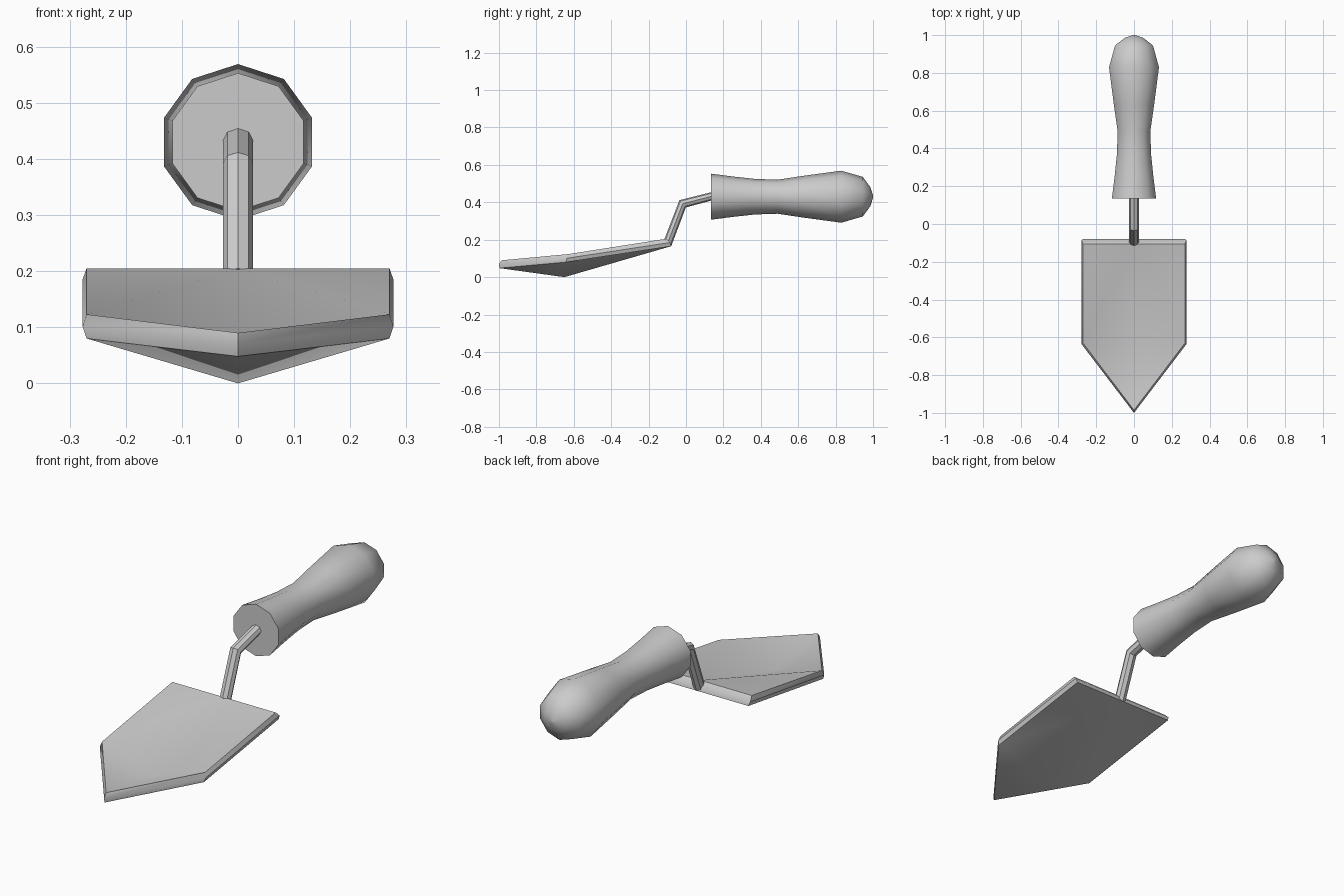
import bpy, bmesh, math
from mathutils import Vector

if "Cube" in bpy.data.objects:
    bpy.data.objects.remove(bpy.data.objects["Cube"])


def finish(name, bm, angle):
    bmesh.ops.recalc_face_normals(bm, faces=bm.faces)
    me = bpy.data.meshes.new(name)
    bm.to_mesh(me)
    bm.free()
    ob = bpy.data.objects.new(name, me)
    bpy.context.collection.objects.link(ob)
    bpy.ops.object.select_all(action='DESELECT')
    bpy.context.view_layer.objects.active = ob
    ob.select_set(True)
    bpy.ops.object.shade_smooth_by_angle(angle=math.radians(angle))
    return ob


def skin(name, rings, angle):
    """Bridge a list of closed rings and cap both ends."""
    bm = bmesh.new()
    vs = [[bm.verts.new(p) for p in r] for r in rings]
    n = len(vs[0])
    for a, b in zip(vs, vs[1:]):
        for i in range(n):
            j = (i + 1) % n
            bm.faces.new((a[i], a[j], b[j], b[i]))
    bm.faces.new(vs[0])
    bm.faces.new(vs[-1])
    return finish(name, bm, angle)


# Blade: dished five-sided plate with a slightly bulging rim
def outline(x, back, side, tip):
    return [(0, *back), (x, *back), (x, *side), (0, *tip), (-x, *side), (-x, *back)]


bm = bmesh.new()
levels = [
    outline(0.27, (-0.105, 0.205), (-0.63, 0.123), (-0.985, 0.09)),
    outline(0.277, (-0.085, 0.185), (-0.637, 0.101), (-1.0, 0.07)),
    outline(0.27, (-0.08, 0.165), (-0.64, 0.08), (-0.998, 0.048)),
]
rings = [[bm.verts.new(p) for p in r] for r in levels]
for a, b in zip(rings, rings[1:]):
    for i in range(6):
        j = (i + 1) % 6
        bm.faces.new((a[i], a[j], b[j], b[i]))
for ring, low in ((rings[0], 0.043), (rings[2], 0.0)):
    c = bm.verts.new((0, -0.65, low))
    back, br, sr, tip, sl, bl = ring
    for tri in ((back, br, sr), (back, sr, c), (c, sr, tip),
                (c, tip, sl), (back, c, sl), (back, sl, bl)):
        bm.faces.new(tri)
finish("blade", bm, 36)

# Shank: bent octagonal rod, mitred at the bend
path = [Vector((0, -0.097, 0.185)), Vector((0, -0.018, 0.392)), Vector((0, 0.20, 0.449))]
normals = [Vector((0, -0.66, 0.75)) * 0.027,
           Vector((0, -0.66, 0.75)) * 0.026,
           Vector((0, -0.25, 0.97)) * 0.021]
shank = []
for p, nrm in zip(path, normals):
    shank.append([p + nrm * math.cos(k * math.pi / 4)
                  + Vector((0.027 * math.sin(k * math.pi / 4), 0, 0)) for k in range(8)])
skin("shank", shank, 30)

# Handle: ten-sided turned grip along y
profile = [(0.135, 0.123), (0.25, 0.108), (0.37, 0.095), (0.49, 0.091), (0.63, 0.112),
           (0.83, 0.139), (0.945, 0.106), (0.985, 0.052), (1.0, 0.006)]
handle = [[(r * math.sin(k * math.pi / 5), y, 0.43 + r * math.cos(k * math.pi / 5))
           for k in range(10)] for y, r in profile]
skin("handle", handle, 50)
